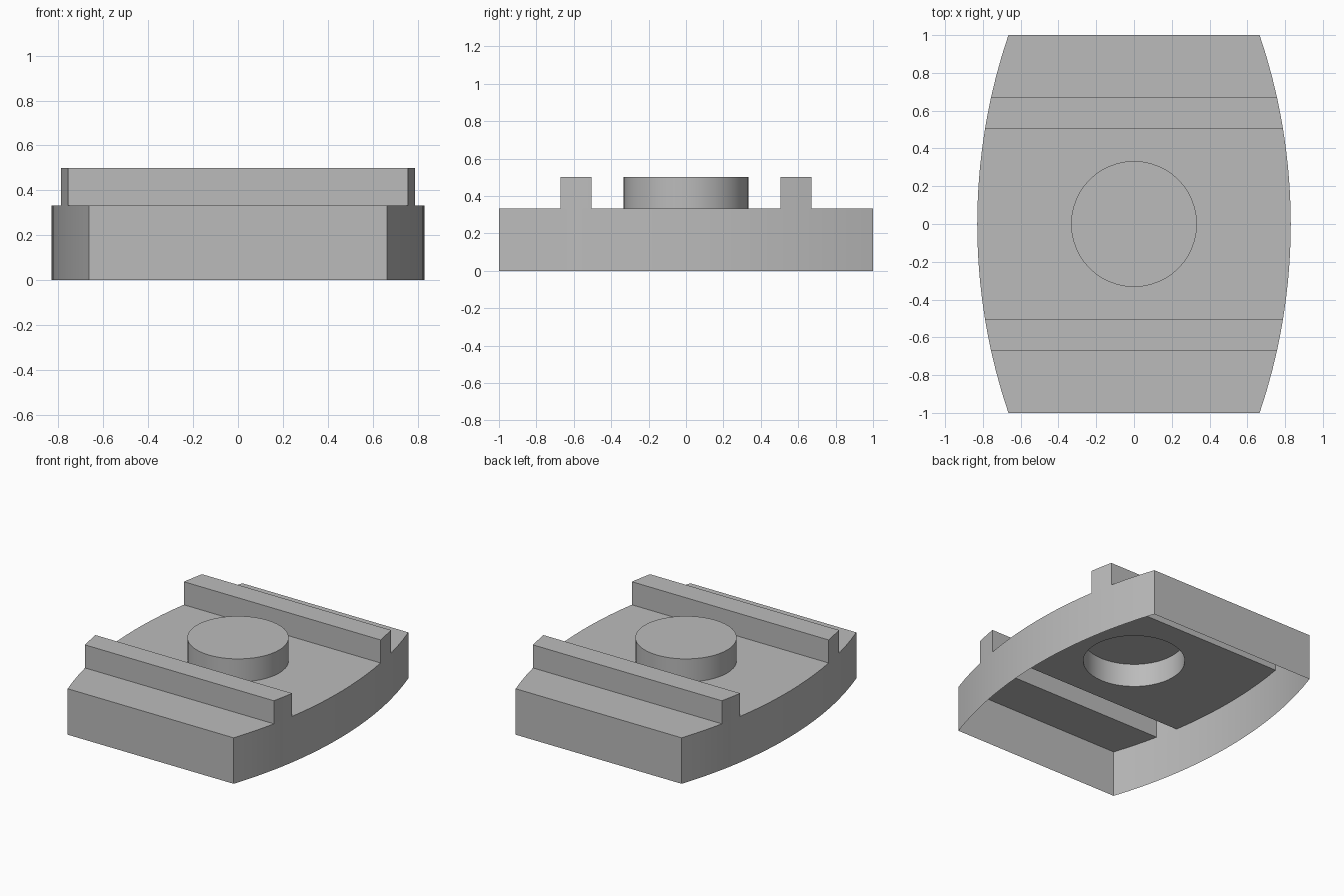
import bpy, bmesh
from math import sqrt, sin, cos, pi, radians

cube = bpy.data.objects.get("Cube")
if cube:
    bpy.data.objects.remove(cube)

DECK, TOP = 0.333, 0.5         # heights of deck and raised parts
INNER, OUTER = 0.506, 0.67     # rib edges along y
HALF_WIDTH, BULGE = 0.83, 0.165
ARC = (1 + BULGE ** 2) / (2 * BULGE)
BOSS_R, SIDES = 0.333, 48

grey = bpy.data.materials.new("light grey")
grey.use_nodes = True
colour = (0.5, 0.5, 0.5, 1)
grey.diffuse_color = colour
grey.node_tree.nodes["Principled BSDF"].inputs["Base Color"].default_value = colour


def half_width(y):
    return HALF_WIDTH - ARC + sqrt(ARC ** 2 - y * y)


def outline(y0, y1, steps):
    """Counter-clockwise outline of a slice of the curved plan."""
    ys = [y0 + (y1 - y0) * i / steps for i in range(steps + 1)]
    return [(half_width(y), y) for y in ys] + [(-half_width(y), y) for y in reversed(ys)]


def circle():
    return [(BOSS_R * cos(2 * pi * i / SIDES), BOSS_R * sin(2 * pi * i / SIDES))
            for i in range(SIDES)]


def ring(bm, points, z):
    return [bm.verts.new((x, y, z)) for x, y in points]


def wall(bm, points, z0, z1, skip=()):
    """Vertical sheet around a loop, returning its top ring."""
    low, high = ring(bm, points, z0), ring(bm, points, z1)
    for i in range(len(points)):
        j = (i + 1) % len(points)
        if i not in skip:
            bm.faces.new((low[i], low[j], high[j], high[i]))
    return high


def finish(name, bm):
    bmesh.ops.remove_doubles(bm, verts=bm.verts[:], dist=0.0001)
    mesh = bpy.data.meshes.new(name)
    bm.to_mesh(mesh)
    bm.free()
    mesh.materials.append(grey)
    obj = bpy.data.objects.new(name, mesh)
    bpy.context.collection.objects.link(obj)
    bpy.ops.object.select_all(action='DESELECT')
    obj.select_set(True)
    bpy.context.view_layer.objects.active = obj
    bpy.ops.object.shade_smooth_by_angle(angle=radians(30))


# Hollow base: curved sides and flat ends, open underneath and below the raised parts
bm = bmesh.new()
slices = [(-1, -OUTER, 3), (-OUTER, -INNER, 2), (-INNER, INNER, 10),
          (INNER, OUTER, 2), (OUTER, 1, 3)]
for y0, y1, steps in slices:
    # leave out the cross walls between neighbouring slices
    skip = set()
    if y1 < 1:
        skip.add(steps)
    if y0 > -1:
        skip.add(2 * steps + 1)
    top = wall(bm, outline(y0, y1, steps), 0, DECK, skip)
    if steps == 3:
        bm.faces.new(top)
    elif steps == 10:
        # middle deck with a round opening for the boss
        hole = ring(bm, circle(), DECK)
        edges = []
        for loop in (top, hole):
            for a, b in zip(loop, loop[1:] + loop[:1]):
                edges.append(bm.edges.get((a, b)) or bm.edges.new((a, b)))
        filled = bmesh.ops.triangle_fill(bm, edges=edges, use_beauty=True, normal=(0, 0, 1))
        for f in filled["geom"]:
            if isinstance(f, bmesh.types.BMFace):
                f.normal_update()
                if f.normal.z < 0:
                    f.normal_flip()
loose = [v for v in bm.verts if not v.link_faces]
bmesh.ops.delete(bm, geom=loose, context='VERTS')
finish("base_shell", bm)

# Hollow cross ribs
for name, y0, y1 in (("front_rib", -OUTER, -INNER), ("back_rib", INNER, OUTER)):
    bm = bmesh.new()
    bm.faces.new(wall(bm, outline(y0, y1, 2), DECK, TOP))
    finish(name, bm)

# Hollow round boss
bm = bmesh.new()
bm.faces.new(wall(bm, circle(), DECK, TOP))
finish("round_boss", bm)
